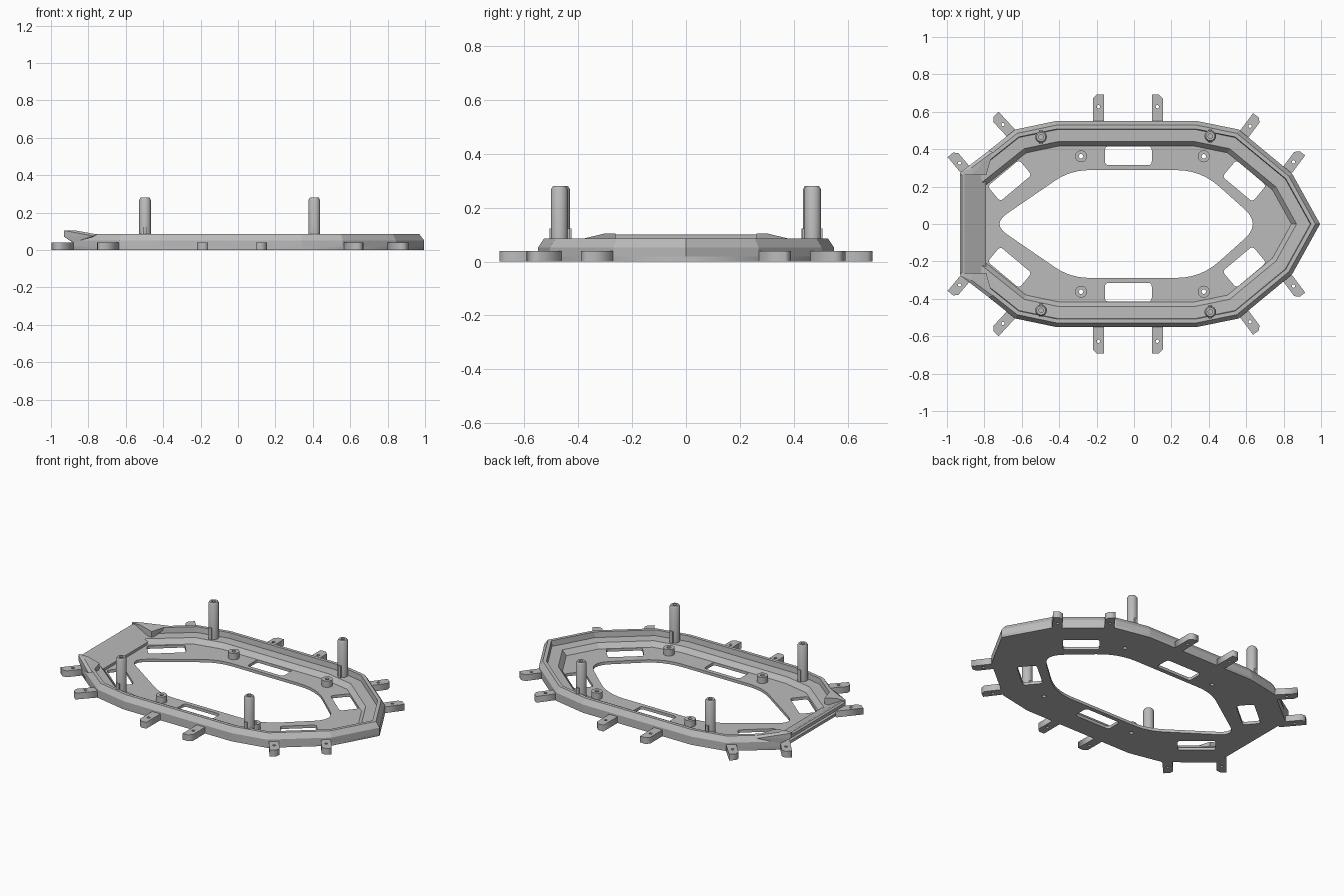
import bpy, bmesh
from math import sin, cos, pi, radians
from mathutils import Vector, Matrix

cube = bpy.data.objects.get("Cube")
if cube:
    bpy.data.objects.remove(cube, do_unlink=True)

grey = bpy.data.materials.new("plain grey")
grey.use_nodes = True
GREY = (0.5, 0.5, 0.5, 1)
grey.diffuse_color = GREY
grey.node_tree.nodes["Principled BSDF"].inputs["Base Color"].default_value = GREY


def add(name, mesh, smooth=False):
    ob = bpy.data.objects.new(name, mesh)
    bpy.context.collection.objects.link(ob)
    mesh.materials.clear()
    mesh.materials.append(grey)
    if smooth:
        bpy.ops.object.select_all(action='DESELECT')
        ob.select_set(True)
        bpy.context.view_layer.objects.active = ob
        bpy.ops.object.shade_smooth_by_angle(angle=radians(35))
    return ob


def finish(name, bm, smooth=False):
    bmesh.ops.recalc_face_normals(bm, faces=bm.faces)
    mesh = bpy.data.meshes.new(name)
    bm.to_mesh(mesh)
    bm.free()
    return add(name, mesh, smooth)


def slab(name, loops, z0, z1):
    """Extruded flat outline; later loops become holes."""
    cu = bpy.data.curves.new(name, 'CURVE')
    cu.dimensions = '2D'
    cu.fill_mode = 'BOTH'
    cu.extrude = (z1 - z0) / 2
    for loop in loops:
        sp = cu.splines.new('POLY')
        sp.points.add(len(loop) - 1)
        for p, c in zip(sp.points, loop):
            p.co = (c[0], c[1], 0, 1)
        sp.use_cyclic_u = True
    tmp = bpy.data.objects.new(name, cu)
    bpy.context.collection.objects.link(tmp)
    dg = bpy.context.evaluated_depsgraph_get()
    mesh = bpy.data.meshes.new_from_object(tmp.evaluated_get(dg))
    bpy.data.objects.remove(tmp, do_unlink=True)
    mesh.transform(Matrix.Translation((0, 0, (z0 + z1) / 2)))
    bm = bmesh.new()
    bm.from_mesh(mesh)
    bmesh.ops.remove_doubles(bm, verts=bm.verts, dist=1e-5)
    return finish(name, bm)


def circle(x, y, r, n=20):
    return [(x + r * cos(2 * pi * i / n), y + r * sin(2 * pi * i / n)) for i in range(n)]


def rounded(pts, cuts, n=6):
    """Round each corner, starting the curve the given distance from it."""
    out = []
    for i, p in enumerate(pts):
        p, a, b = Vector(p), Vector(pts[i - 1]), Vector(pts[(i + 1) % len(pts)])
        s, e = p + (a - p).normalized() * cuts[i], p + (b - p).normalized() * cuts[i]
        for k in range(n + 1):
            t = k / n
            out.append(s * (1 - t) ** 2 + p * 2 * t * (1 - t) + e * t * t)
    return out


def slot(x, y, w, h, angle):
    m = Matrix.Rotation(radians(angle), 2)
    pts = [Vector((x, y)) + m @ Vector((sx * w / 2, sy * h / 2))
           for sx, sy in ((-1, -1), (1, -1), (1, 1), (-1, 1))]
    return rounded(pts, [0.02] * 4, 4)


def flip(pts):
    return [(p[0], -p[1]) for p in pts]


# Outline of the hull, from the open end round the tip and back
half = [(-0.88, 0.31), (-0.635, 0.505), (-0.42, 0.55), (0.34, 0.55), (0.56, 0.505), (0.845, 0.27)]
path = [Vector(p) for p in half + [(0.995, 0)] + flip(half)[::-1]]

# Base plate with central opening, slots and boss holes
opening = rounded([(-0.76, 0), (-0.34, 0.288), (0.357, 0.288), (0.68, 0),
                   (0.357, -0.288), (-0.34, -0.288)], [0.1, 0.1, 0.13, 0.12, 0.13, 0.1])
bosses = [(x, s * 0.362) for x in (-0.283, 0.373) for s in (1, -1)]
slots = [slot(-0.03, 0.365, 0.25, 0.1, 0), slot(0.59, 0.23, 0.21, 0.115, -40),
         slot(-0.665, 0.232, 0.22, 0.105, 40)]
slab("base_plate", [path, opening] + slots + [flip(s) for s in slots]
     + [circle(x, y, 0.012) for x, y in bosses], 0, 0.018)
for i, (x, y) in enumerate(bosses):
    slab(f"screw_boss_{i + 1}", [circle(x, y, 0.032), circle(x, y, 0.012)], 0.016, 0.058)

# Rim swept round the outline: wall, chamfer, lip, ledge and inner slope
section = [(0, 0.002), (0, 0.052), (0.022, 0.085), (0.043, 0.085), (0.046, 0.05),
           (0.11, 0.048), (0.135, 0.017), (0.135, 0.002)]
bm = bmesh.new()
rings = []
for i, p in enumerate(path):
    dirs = []
    if i > 0:
        dirs.append((p - path[i - 1]).normalized())
    if i < len(path) - 1:
        dirs.append((path[i + 1] - p).normalized())
    norms = [Vector((d.y, -d.x)) for d in dirs]
    n = sum(norms, Vector((0, 0))).normalized()
    n /= n.dot(norms[0])
    rings.append([bm.verts.new((*(p + n * o), z)) for o, z in section])
for a, b in zip(rings, rings[1:]):
    for j in range(len(section)):
        k = (j + 1) % len(section)
        bm.faces.new((a[j], a[k], b[k], b[j]))
bm.faces.new(rings[0])
bm.faces.new(rings[-1])
finish("rim", bm)


# Raised cheeks beside the end ramp
for side, label in ((1, "left"), (-1, "right")):
    bm = bmesh.new()
    for x, y, z in ((-0.93, 0.262, 0.105), (-0.87, 0.262, 0.105), (-0.93, 0.275, 0.105),
                    (-0.87, 0.3, 0.105), (-0.79, 0.262, 0.085), (-0.755, 0.385, 0.084),
                    (-0.775, 0.393, 0.075), (-0.93, 0.262, 0.072), (-0.93, 0.275, 0.072),
                    (-0.88, 0.262, 0.04), (-0.88, 0.31, 0.04), (-0.79, 0.262, 0.04)):
        bm.verts.new((x, side * y, z))
    res = bmesh.ops.convex_hull(bm, input=bm.verts)
    bmesh.ops.delete(bm, geom=res["geom_interior"], context='VERTS')
    bmesh.ops.dissolve_limit(bm, angle_limit=0.02, verts=bm.verts, edges=bm.edges)
    finish(f"{label}_cheek", bm)

# Sloping end ramp with a rolled lip
bm = bmesh.new()
ramp = [(-0.93, 0.072), (-0.93, 0.092), (-0.92, 0.1), (-0.905, 0.097), (-0.79, 0.034),
        (-0.79, 0.012), (-0.84, 0.012)]
face = bm.faces.new([bm.verts.new((x, -0.265, z)) for x, z in ramp])
ext = bmesh.ops.extrude_face_region(bm, geom=[face])
bmesh.ops.translate(bm, vec=(0, 0.53, 0),
                    verts=[v for v in ext["geom"] if isinstance(v, bmesh.types.BMVert)])
finish("end_ramp", bm)

# Mounting tabs: tip position, direction, chamfered side
tabs = [(-0.19, 0.692, 90, 1), (0.125, 0.692, 90, -1), (-0.745, 0.58, 133, 1),
        (-0.974, 0.376, 130, -1), (0.66, 0.575, 53, -1), (0.892, 0.384, 53, 1)]
for i, (x, y, ang, c) in enumerate(tabs):
    m = Matrix.Rotation(radians(ang), 2)
    shape = [(-0.16, -0.029 * c), (0, -0.029 * c), (0, 0.009 * c), (-0.02, 0.029 * c), (-0.16, 0.029 * c)]
    loops = [[Vector((x, y)) + m @ Vector(p) for p in pts]
             for pts in (shape, circle(-0.065, 0, 0.009, 12))]
    slab(f"left_tab_{i + 1}", loops, 0, 0.04)
    slab(f"right_tab_{i + 1}", [flip(l) for l in loops], 0, 0.04)

# Tall posts, turned from a profile, with a hollow top and foot gussets
profile = [(0.031, 0.04), (0.031, 0.268), (0.024, 0.28), (0.012, 0.28), (0.012, 0.2), (0, 0.2)]
for i, (x, y) in enumerate([(-0.497, 0.465), (0.408, 0.47), (-0.497, -0.462), (0.408, -0.47)]):
    bm = bmesh.new()
    vs = [bm.verts.new((r, 0, z)) for r, z in profile]
    es = [bm.edges.new(e) for e in zip(vs, vs[1:])]
    bmesh.ops.spin(bm, geom=vs + es, axis=(0, 0, 1), cent=(0, 0, 0), angle=2 * pi, steps=24)
    bmesh.ops.remove_doubles(bm, verts=bm.verts, dist=1e-5)
    bmesh.ops.create_cube(bm, size=1, matrix=Matrix.Translation((0, 0, 0.083))
                          @ Matrix.Diagonal((0.02, 0.073, 0.08, 1)))
    bmesh.ops.translate(bm, verts=bm.verts, vec=(x, y, 0))
    finish(f"post_{i + 1}", bm, True)
